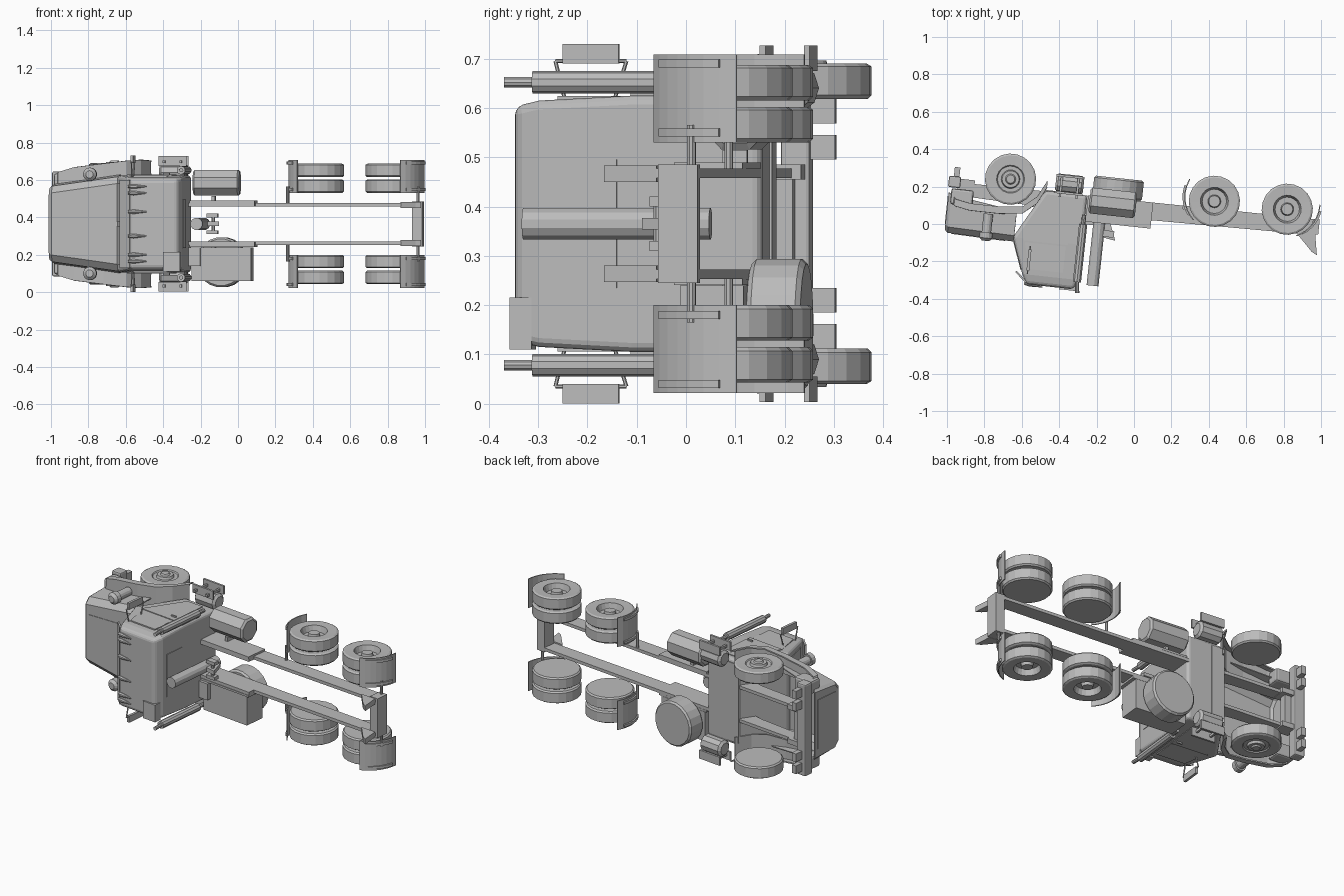
import bpy, bmesh, math
from mathutils import Matrix, Vector

cube = bpy.data.objects.get("Cube")
if cube:
    bpy.data.objects.remove(cube, do_unlink=True)

grey = bpy.data.materials.new("plain_grey")
grey.use_nodes = True
colour = (0.5, 0.5, 0.5, 1)
grey.diffuse_color = colour
grey.node_tree.nodes["Principled BSDF"].inputs["Base Color"].default_value = colour

# Truck space: x runs to the tail, y across, z to the roof; the truck lies on its side
TILT = math.radians(6.2)
c, s = math.cos(TILT), math.sin(TILT)
LAY = Matrix(((c, 0, -s, 0), (-s, 0, -c, 0), (0, 1, 0, 0.365), (0, 0, 0, 1)))
SIDES = ((1, "upper_"), (-1, "lower_"))


def finish(name, bm, bevel=0, segments=2, thick=0):
    bmesh.ops.recalc_face_normals(bm, faces=bm.faces)
    mesh = bpy.data.meshes.new(name)
    bm.to_mesh(mesh)
    bm.free()
    mesh.materials.append(grey)
    ob = bpy.data.objects.new(name, mesh)
    bpy.context.collection.objects.link(ob)
    ob.matrix_world = LAY
    if thick:
        mod = ob.modifiers.new("thickness", 'SOLIDIFY')
        mod.thickness, mod.offset = thick, 0
    if bevel:
        mod = ob.modifiers.new("bevel", 'BEVEL')
        mod.width, mod.segments = bevel, segments
    return ob


def loft(name, rings, caps=(True, True), closed=True, **kw):
    bm = bmesh.new()
    rows = [[bm.verts.new(p) for p in ring] for ring in rings]
    n = len(rows[0])
    for a, b in zip(rows, rows[1:]):
        for i in range(n if closed else n - 1):
            j = (i + 1) % n
            bm.faces.new((a[i], a[j], b[j], b[i]))
    if caps[0]:
        bm.faces.new(rows[0])
    if caps[1]:
        bm.faces.new(rows[-1])
    return finish(name, bm, **kw)


def prism(name, profile, y0, y1, **kw):
    return loft(name, [[(u, y, v) for u, v in profile] for y in (y0, y1)], **kw)


def box(name, u, w, v, **kw):
    return prism(name, [(u[0], v[0]), (u[1], v[0]), (u[1], v[1]), (u[0], v[1])], *w, **kw)


def sheet(name, path, w, thick):
    rings = [[(u, w[0], v), (u, w[1], v)] for u, v in path]
    return loft(name, rings, caps=(False, False), closed=False, thick=thick)


def lathe(name, a, axis, profile, n=18):
    """Turn (distance, radius) pairs round an axis that starts at a."""
    q = Vector(axis).to_track_quat('Z', 'Y')
    ring = lambda d, r: [Vector(a) + q @ Vector((r * math.cos(t), r * math.sin(t), d))
                         for t in (math.tau * (i + .5) / n for i in range(n))]
    return loft(name, [ring(d, r) for d, r in profile])


def rod(name, a, b, r, n=8):
    axis = Vector(b) - Vector(a)
    return lathe(name, a, axis, [(0, r), (axis.length, r)], n)


# Cab: rounded body, windscreen, door and rear window panels
cab = [(-.125, -.49, -.265, .26), (.14, -.636, -.265, .26),
       (.33, -.565, -.265, .25), (.382, -.54, -.285, .238)]
loft("cab", [[(a, -w, v), (b, -w, v), (b, w, v), (a, w, v)] for v, a, b, w in cab],
     bevel=.018, segments=3)
for v0, v1, name in ((.16, .31, "windscreen"),):
    face = lambda v: -.636 + (v - .14) * .374
    for k, side in SIDES:
        sheet(side + name, [(face(v0), v0), (face(v1), v1)], (.01 * k, .22 * k), .008)
sheet("sun_visor", [(-.6, .32), (-.54, .372)], (-.235, .235), .01)
box("rear_window", (-.268, -.262), (-.13, .13), (.17, .3))
box("roof_box", (-.36, -.27), (-.255, -.15), (.345, .39))
for k, side in SIDES:
    prism(side + "side_window", [(-.57, .16), (-.35, .16), (-.35, .3), (-.53, .3)],
          .247 * k, .259 * k)
    prism(side + "door", [(-.45, -.09), (-.34, -.09), (-.34, .15), (-.58, .15)],
          .255 * k, .264 * k)
    box(side + "door_handle", (-.39, -.355), (.26 * k, .272 * k), (.11, .12))
    for w in (.065, .165, .2):
        lathe(side + "roof_marker", (-.55, w * k, .378), (1, 0, .1),
              [(0, .008), (.03, .013), (.1, .003)], 8)

# Bonnet: open underneath, with a raised top panel
bonnet = [(-1.0, .2, .19, -.06, .138), (-.985, .215, .2, -.05, .152),
          (-.63, .262, .25, 0, .16)]
loft("bonnet", [[(u, -a, v0), (u, -b, v1 - .03), (u, -b + .035, v1), (u, b - .035, v1),
                 (u, b, v1 - .03), (u, a, v0)] for u, a, b, v0, v1 in bonnet],
     closed=False, caps=(True, False), thick=.006)
loft("bonnet_panel", [[(u, -w, v), (u, w, v), (u, w, v + .007), (u, -w, v + .007)]
                      for u, w, v in ((-.965, .11, .151), (-.675, .13, .158))])
box("grille", (-1.006, -.998), (-.15, .15), (-.04, .11))

# Front fenders, lamps, intakes, bumper
box("front_bumper", (-1.01, -.945), (-.28, .28), (-.15, -.09), bevel=.008)
for k, side in SIDES:
    loft(side + "front_fender",
         [[(u, .2 * k, v), (u, w * k, v), (u, w * k, v - .035)] for u, w, v in
          ((-.985, .24, -.05), (-.965, .275, .005), (-.88, .3, .02), (-.72, .32, .02),
           (-.6, .335, .005), (-.53, .34, -.055), (-.485, .335, -.145))],
         closed=False, caps=(False, False), thick=.008)
    box(side + "headlamp", (-.99, -.87), (.19 * k, .27 * k), (-.085, .0), bevel=.012)
    box(side + "bumper_bracket", (-.96, -.87), (.09 * k, .12 * k), (-.14, -.06))
    for w in (.155, .228):
        box(side + "tow_hook", (-.985, -.955), ((w - .025) * k, (w + .025) * k), (-.2, -.14))
    lathe(side + "air_intake", (-.78, .265 * k, .03), (0, 0, 1),
          [(0, .026), (.1, .026), (.1, .036), (.13, .036), (.145, .02)], 14)

# Mirrors and exhaust stacks
for k, side in SIDES:
    box(side + "mirror", (-.545, -.53), (.325 * k, .365 * k), (.195, .31))
    for v0, v1 in ((.305, .325), (.205, .18)):
        rod(side + "mirror_arm", (-.538, .25 * k, v0), (-.538, .33 * k, v1), .004, 6)
    rod(side + "mirror_post", (-.538, .33 * k, .18), (-.538, .33 * k, .325), .004, 6)
    lathe(side + "exhaust_stack", (-.27, .287 * k, -.02), (0, 0, 1),
          [(0, .012), (.05, .012), (.05, .023), (.362, .023), (.362, .012)], 10)
    rod(side + "exhaust_tip", (-.27, .287 * k, .33), (-.262, .287 * k, .4), .011, 10)

# Chassis rails and cross members
for k, side in SIDES:
    prism(side + "rail", [(-.95, -.12), (.09, -.125), (.97, -.13), (.97, -.045),
                          (.09, -.03), (.09, .012), (-.26, .012), (-.6, -.04), (-.95, -.05)],
          .093 * k, .112 * k)
    box(side + "rail_plate", (-.26, .09), (.112 * k, .124 * k), (-.125, .015))
    prism(side + "rear_wedge", [(.87, -.045), (.97, -.045), (.99, .06), (.96, .045)],
          .085 * k, .118 * k)
box("rear_cross_member", (.93, .985), (-.12, .12), (-.13, -.05))
box("front_cross_member", (-.94, -.9), (-.11, .11), (-.12, -.08))
box("cab_cross_member", (-.5, -.42), (-.24, .24), (-.13, -.1))

# Gear behind the cab
rod("tall_cylinder", (-.185, 0, -.03), (-.185, 0, .352), .033, 12)
prism("line_bracket", [(-.155, .0), (-.13, .0), (-.09, .1), (-.155, .09)], -.012, .012)
for k, side in SIDES:
    rod(side + "line_coupling", (-.125, .01 * k, .07), (-.125, .055 * k, .07), .01)
    box(side + "bracket_foot", (-.16, -.1), (.035 * k, .055 * k), (.05, .085))

# Side tanks, equipment box, hanging round tank
lathe("fuel_tank", (-.25, .22, -.1), (1, 0, 0),
      [(0, .062), (.01, .075), (.24, .075), (.25, .062)], 8)
box("equipment_box", (-.25, .07), (-.305, -.125), (-.125, .005))
box("small_box", (-.262, -.2), (-.225, -.125), (-.06, .03))
lathe("round_tank", (-.105, -.205, -.235), (0, 0, 1),
      [(0, .125), (.01, .135), (.1, .135), (.11, .125)], 20)
for k, side in SIDES:
    box(side + "tank_strap", (-.15, -.13), (.11 * k, .15 * k), (-.11, -.06))
    lathe(side + "air_tank", (-.44, .275 * k, -.175), (1, 0, 0),
          [(0, .035), (.012, .05), (.138, .05), (.15, .035)], 10)
    for v in (-.125, -.215):
        box(side + "step_tread", (-.44, -.29), (.31 * k, .362 * k), (v - .006, v + .006))
    for u in (-.41, -.32):
        box(side + "step_strut", (u - .006, u + .006), (.325 * k, .34 * k), (-.22, -.1))

# Wheels: singles in front, pairs behind
TYRE = .137


def wheel(name, u, w, k, dished):
    hub = ([(.07, .075), (.035, .065), (.035, .035), (.06, .03)] if dished else
           [(.07, .075), (.064, .07), (.064, .05), (.078, .045), (.078, .028), (.086, .022)])
    lathe(name, (u, w * k, -.167), (0, k, 0),
          [(0, .08), (0, TYRE - .008), (.008, TYRE), (.066, TYRE), (.072, TYRE - .01)] + hub, 20)


for k, side in SIDES:
    wheel(side + "front_wheel", -.682, .253, k, False)
    for u in (.414, .806):
        wheel(side + "inner_rear_wheel", u, .165, k, True)
        wheel(side + "outer_rear_wheel", u, .25, k, True)

# Quarter fenders round the rear wheels, with brackets to the rails
for k, side in SIDES:
    for u0, start, end, name in ((.806, 65, -14, "rear"), (.414, 132, 216, "forward")):
        path = []
        for i in range(8):
            t = math.radians(start + (end - start) * i / 7)
            r = .15 + .027 * (i / 7) ** 2
            path.append((u0 + r * math.cos(t), -.167 + r * math.sin(t)))
        sheet(side + name + "_quarter_fender", path, (.165 * k, .343 * k), .006)
        u, v = path[4]
        for w in (.185, .325):
            sheet(side + name + "_fender_rib", [(a + (a - u0) * .05, b) for a, b in path[1:7]],
                  ((w - .008) * k, (w + .008) * k), .01)
        rod(side + name + "_fender_bracket", (u, .1 * k, -.115), (u, .2 * k, -.115), .009)
